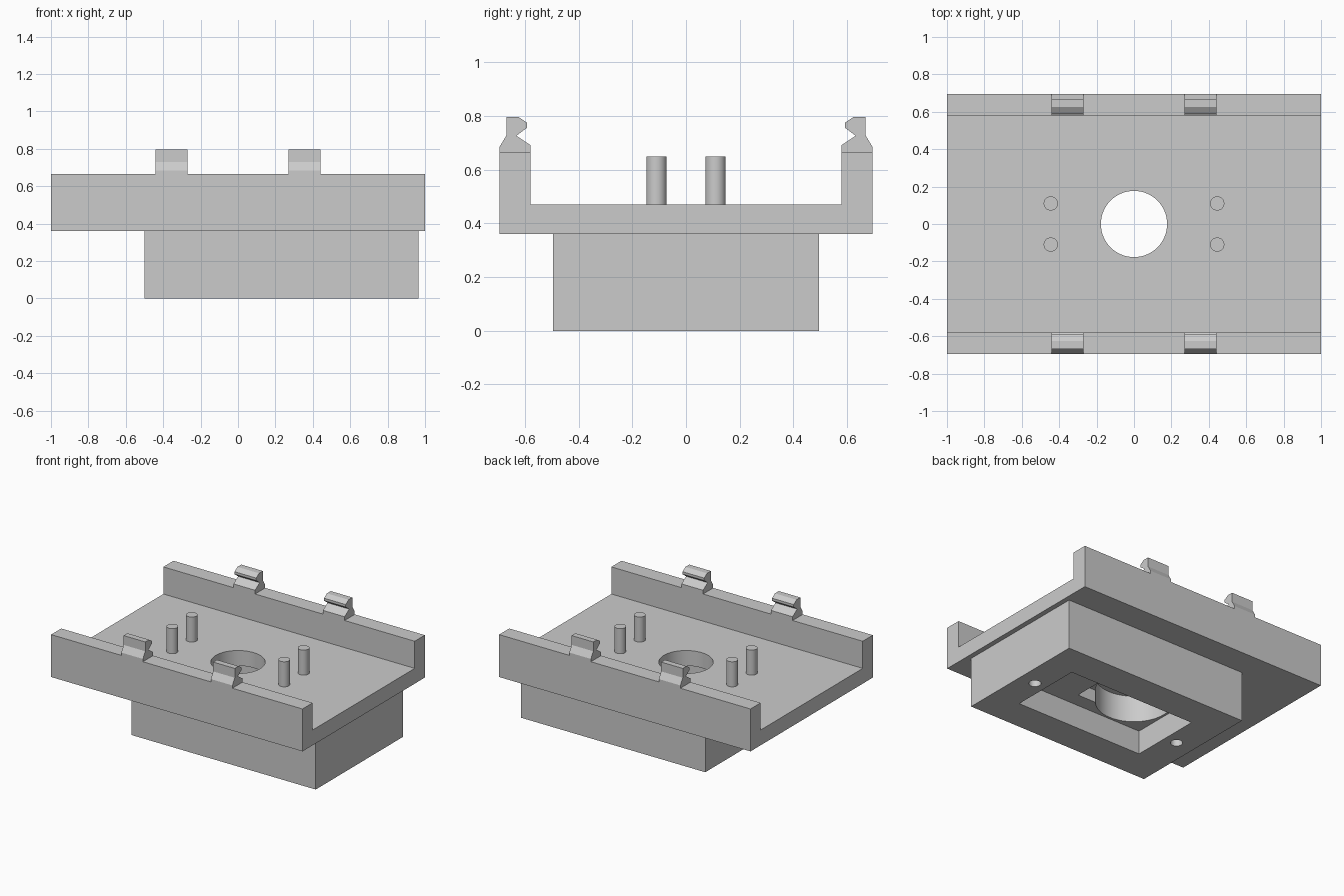
import bpy, bmesh, math

if "Cube" in bpy.data.objects:
    bpy.data.objects.remove(bpy.data.objects["Cube"])

grey = bpy.data.materials.new("light_grey")
grey.diffuse_color = (0.6, 0.6, 0.6, 1)
grey.use_nodes = True
grey.node_tree.nodes["Principled BSDF"].inputs["Base Color"].default_value = grey.diffuse_color


def finish(bm, name):
    bmesh.ops.recalc_face_normals(bm, faces=bm.faces)
    me = bpy.data.meshes.new(name)
    bm.to_mesh(me)
    bm.free()
    me.materials.append(grey)
    ob = bpy.data.objects.new(name, me)
    bpy.context.collection.objects.link(ob)
    return ob


def prism(name, profile, x0, x1):
    """Extrude a (y, z) profile along x."""
    bm = bmesh.new()
    face = bm.faces.new([bm.verts.new((x0, y, z)) for y, z in profile])
    ext = bmesh.ops.extrude_face_region(bm, geom=[face])
    verts = [v for v in ext["geom"] if isinstance(v, bmesh.types.BMVert)]
    bmesh.ops.translate(bm, verts=verts, vec=(x1 - x0, 0, 0))
    return finish(bm, name)


def box(name, x0, x1, y, z0, z1):
    return prism(name, [(-y, z0), (y, z0), (y, z1), (-y, z1)], x0, x1)


def cylinder(name, x, y, r, z0, z1, sides=64):
    bm = bmesh.new()
    bmesh.ops.create_cone(bm, cap_ends=True, segments=sides, radius1=r,
                          radius2=r, depth=z1 - z0)
    bmesh.ops.translate(bm, verts=bm.verts, vec=(x, y, (z0 + z1) / 2))
    return finish(bm, name)


def activate(ob):
    bpy.ops.object.select_all(action='DESELECT')
    ob.select_set(True)
    bpy.context.view_layer.objects.active = ob


def cut(ob, cutter):
    mod = ob.modifiers.new("cut", 'BOOLEAN')
    mod.operation = 'DIFFERENCE'
    mod.solver = 'EXACT'
    mod.object = cutter
    activate(ob)
    bpy.ops.object.modifier_apply(modifier=mod.name)
    bpy.data.objects.remove(cutter)


def smooth(ob):
    activate(ob)
    bpy.ops.object.shade_smooth_by_angle(angle=math.radians(30))


# U-shaped tray: floor plate with a wall along the front and back
W, I = 0.695, 0.58
tray = prism("tray", [(-W, 0.36), (W, 0.36), (W, 0.665), (I, 0.665),
                      (I, 0.47), (-I, 0.47), (-I, 0.665), (-W, 0.665)], -1, 1)
cut(tray, cylinder("hole_cutter", 0, 0, 0.177, 0.3, 0.6))
smooth(tray)

# Lower housing with a stepped pocket, side slot, round bore and screw holes
housing = box("housing", -0.5, 0.965, 0.495, 0, 0.36)
cut(housing, box("pocket_cutter", -0.265, 0.75, 0.265, -0.1, 0.17))
cut(housing, box("slot_cutter", 0, 0.34, 0.16, 0.1, 0.26))
cut(housing, cylinder("bore_cutter", 0, 0, 0.25, 0.1, 0.5))
for x in (-0.36, 0.84):
    cut(housing, cylinder("screw_cutter", x, 0, 0.04, -0.1, 0.3, 32))
smooth(housing)

# Snap clips on top of the walls
CLIP = [(0.695, 0.665), (0.695, 0.685), (0.668, 0.73), (0.668, 0.797),
        (0.625, 0.797), (0.592, 0.775), (0.592, 0.757), (0.632, 0.727),
        (0.58, 0.692), (0.58, 0.665)]
for side, label in ((-1, "front"), (1, "back")):
    for x0, x1, end in ((-0.442, -0.27, "left"), (0.27, 0.442, "right")):
        prism(f"{label}_{end}_clip", [(side * y, z) for y, z in CLIP], x0, x1)

# Locating pegs on the tray floor
for x in (-0.445, 0.445):
    for y in (-0.11, 0.11):
        smooth(cylinder("peg", x, y, 0.038, 0.47, 0.65, 32))
